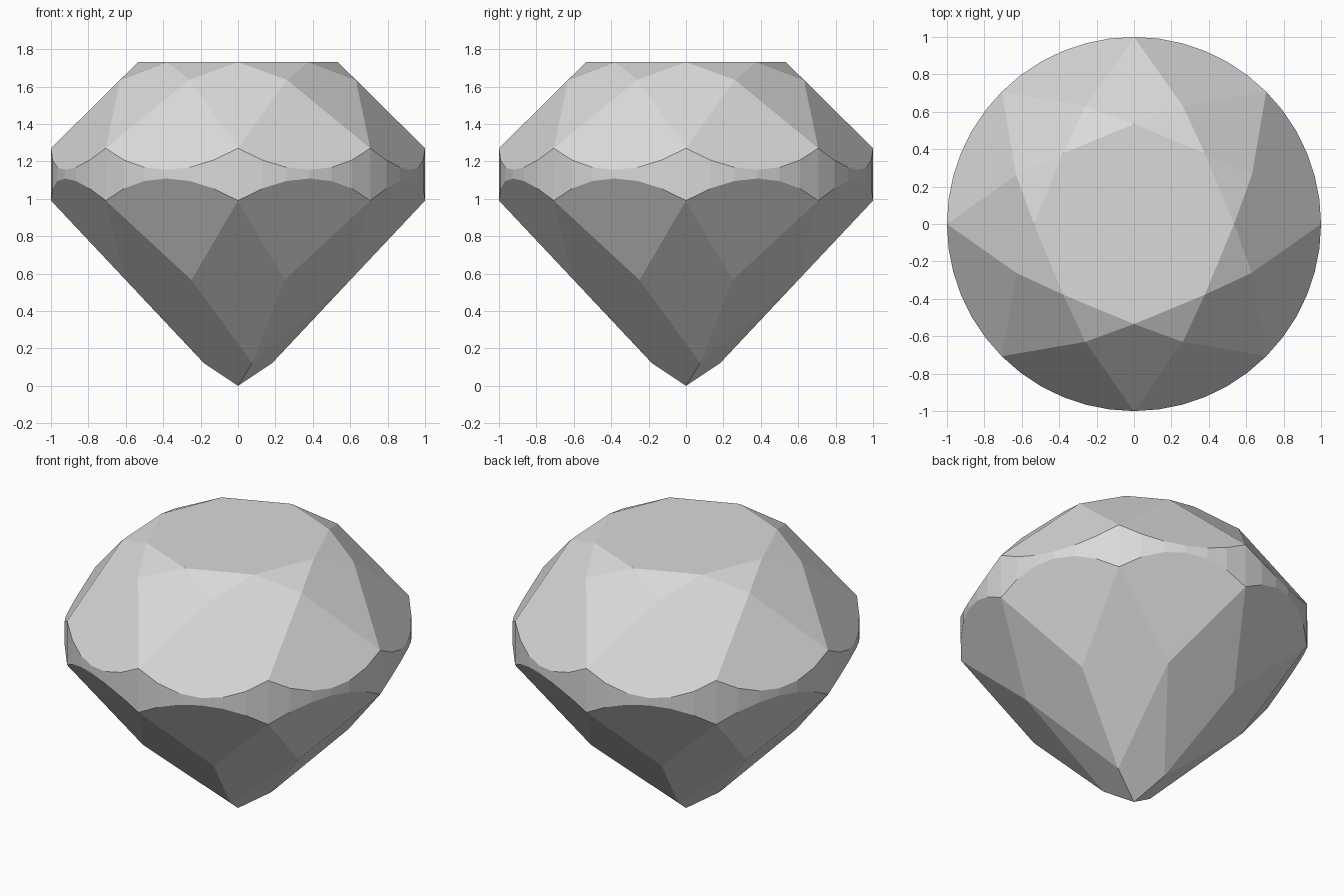
import bpy
import bmesh
from math import cos, sin, radians

if "Cube" in bpy.data.objects:
    bpy.data.objects.remove(bpy.data.objects["Cube"], do_unlink=True)

# Main proportions of the cut stone
TOP, GIRDLE_TOP, GIRDLE_LOW = 1.73, 1.27, 0.99
TABLE_R, CROWN_R, PAVILION_R = 0.535, 0.682, 0.65
TIP_SLOPE = 0.87
SEGMENTS = 48
C = cos(radians(22.5))

# Heights that keep every facet flat
bezel_slope = (TOP - GIRDLE_TOP) / (1 - TABLE_R)
crown_z = GIRDLE_TOP + bezel_slope * (1 - CROWN_R * C)
upper_slope = (crown_z - GIRDLE_TOP) / (C - CROWN_R)
pavilion_z = TIP_SLOPE * PAVILION_R
main_slope = (GIRDLE_LOW - pavilion_z) / (1 - PAVILION_R * C)
lower_slope = (GIRDLE_LOW - pavilion_z) / (C - PAVILION_R)
tip_r = (main_slope - GIRDLE_LOW) / (main_slope * C - TIP_SLOPE * cos(radians(45)))
tip_z = TIP_SLOPE * tip_r * cos(radians(45))


def ring(count, radius, height, start=0.0):
    """Points on a circle; height is a function of the angle in degrees."""
    points = []
    for i in range(count):
        a = start + 360 * i / count
        points.append((radius * cos(radians(a)), radius * sin(radians(a)), height(a)))
    return points


def scallop(a):
    """How far the girdle bulges past the chord between its eight tips."""
    return cos(radians(a % 45 - 22.5)) - C


points = [(0, 0, 0)]
points += ring(8, TABLE_R, lambda a: TOP)                                     # table
points += ring(8, CROWN_R, lambda a: crown_z, 22.5)                           # crown
points += ring(SEGMENTS, 1, lambda a: GIRDLE_TOP - upper_slope * scallop(a))  # girdle
points += ring(SEGMENTS, 1, lambda a: GIRDLE_LOW + lower_slope * scallop(a))
points += ring(8, PAVILION_R, lambda a: pavilion_z, 22.5)                     # pavilion
points += ring(4, tip_r, lambda a: tip_z, 22.5)                               # tip

# Wrap the points, then merge coplanar triangles into whole facets
bm = bmesh.new()
for p in points:
    bm.verts.new(p)
bmesh.ops.convex_hull(bm, input=bm.verts[:])
bmesh.ops.dissolve_limit(bm, angle_limit=radians(1), verts=bm.verts[:], edges=bm.edges[:])
bmesh.ops.recalc_face_normals(bm, faces=bm.faces[:])

mesh = bpy.data.meshes.new("cut_gem")
bm.to_mesh(mesh)
bm.free()
gem = bpy.data.objects.new("cut_gem", mesh)
bpy.context.collection.objects.link(gem)

# Plain light grey
grey = bpy.data.materials.new("light_grey")
grey.use_nodes = True
colour = (0.7, 0.7, 0.7, 1)
grey.diffuse_color = colour
grey.node_tree.nodes["Principled BSDF"].inputs["Base Color"].default_value = colour
mesh.materials.append(grey)
